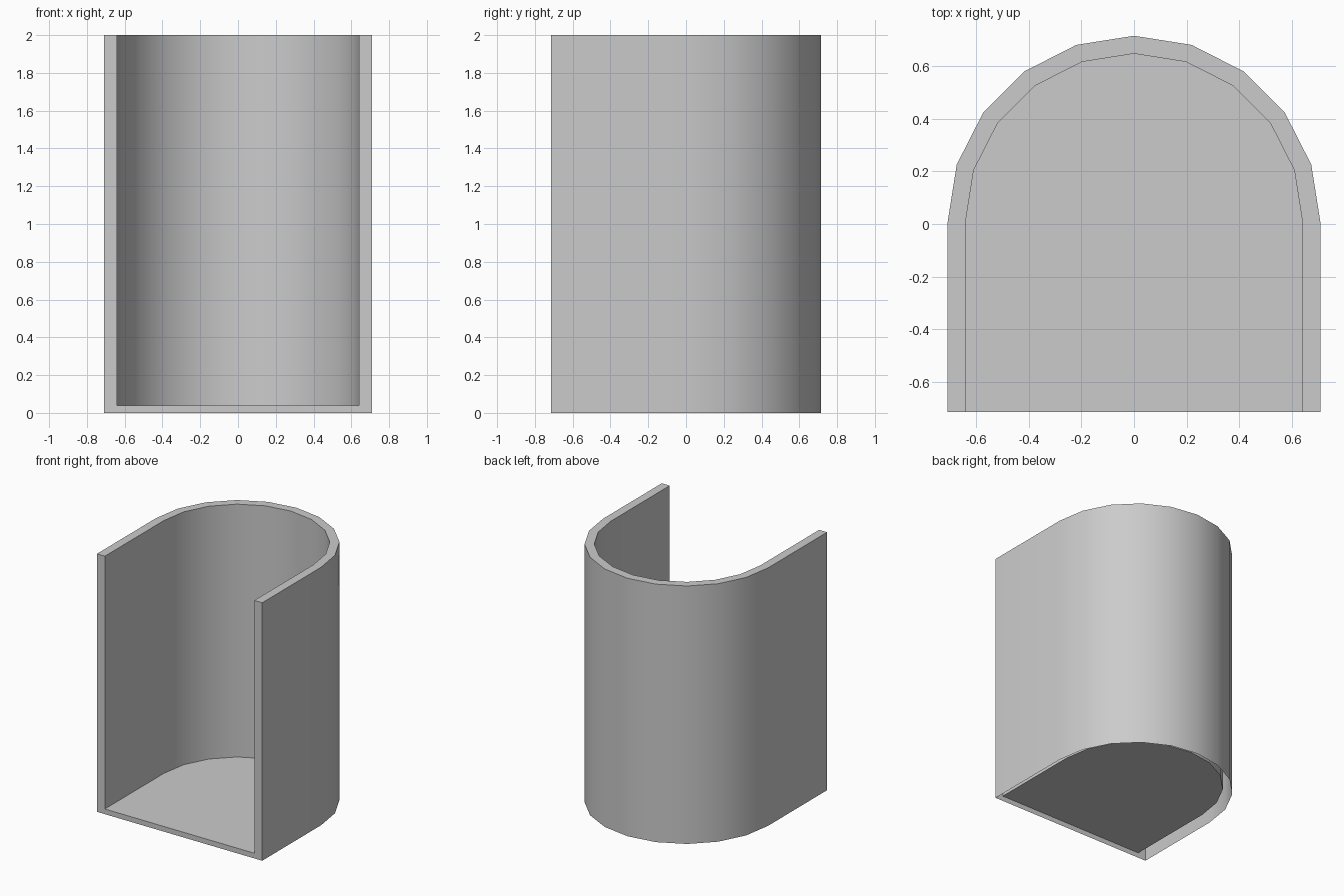
import bpy, bmesh
from math import sin, cos, pi, radians

if "Cube" in bpy.data.objects:
    bpy.data.objects.remove(bpy.data.objects["Cube"])

HEIGHT, FLOOR_Z = 2.0, 0.04
FRONT_Y, ARC_Y, SEGMENTS = -0.716, 0.007, 10
OUTER_R, INNER_R = 0.709, 0.641

bm = bmesh.new()


def u_ring(radius, z):
    """U-shaped row of vertices: straight sides, half-round back."""
    pts = [(radius, FRONT_Y)]
    for i in range(SEGMENTS + 1):
        a = pi * i / SEGMENTS
        pts.append((radius * cos(a), ARC_Y + radius * sin(a)))
    pts.append((-radius, FRONT_Y))
    return [bm.verts.new((x, y, z)) for x, y in pts]


def bridge(a, b, smooth):
    """Strip of quads between two rows."""
    for i in range(len(a) - 1):
        bm.faces.new((a[i], a[i + 1], b[i + 1], b[i])).smooth = smooth


outer_low, outer_top = u_ring(OUTER_R, 0), u_ring(OUTER_R, HEIGHT)
inner_low, inner_top = u_ring(INNER_R, FLOOR_Z), u_ring(INNER_R, HEIGHT)

# outer skin, top rim and inner skin (the underside stays open)
bridge(outer_low, outer_top, True)
bridge(outer_top, inner_top, False)
bridge(inner_top, inner_low, True)

# floor
bm.faces.new(inner_low)

# front frame: two posts and the sill
bm.faces.new((outer_low[0], outer_top[0], inner_top[0], inner_low[0]))
bm.faces.new((inner_low[-1], inner_top[-1], outer_top[-1], outer_low[-1]))
bm.faces.new((outer_low[-1], outer_low[0], inner_low[0], inner_low[-1]))

mesh = bpy.data.meshes.new("alcove_shell")
bm.to_mesh(mesh)
bm.free()
shell = bpy.data.objects.new("alcove_shell", mesh)
bpy.context.collection.objects.link(shell)

# smooth curve, sharp corners
bpy.context.view_layer.objects.active = shell
shell.select_set(True)
bpy.ops.object.shade_smooth_by_angle(angle=radians(30))
